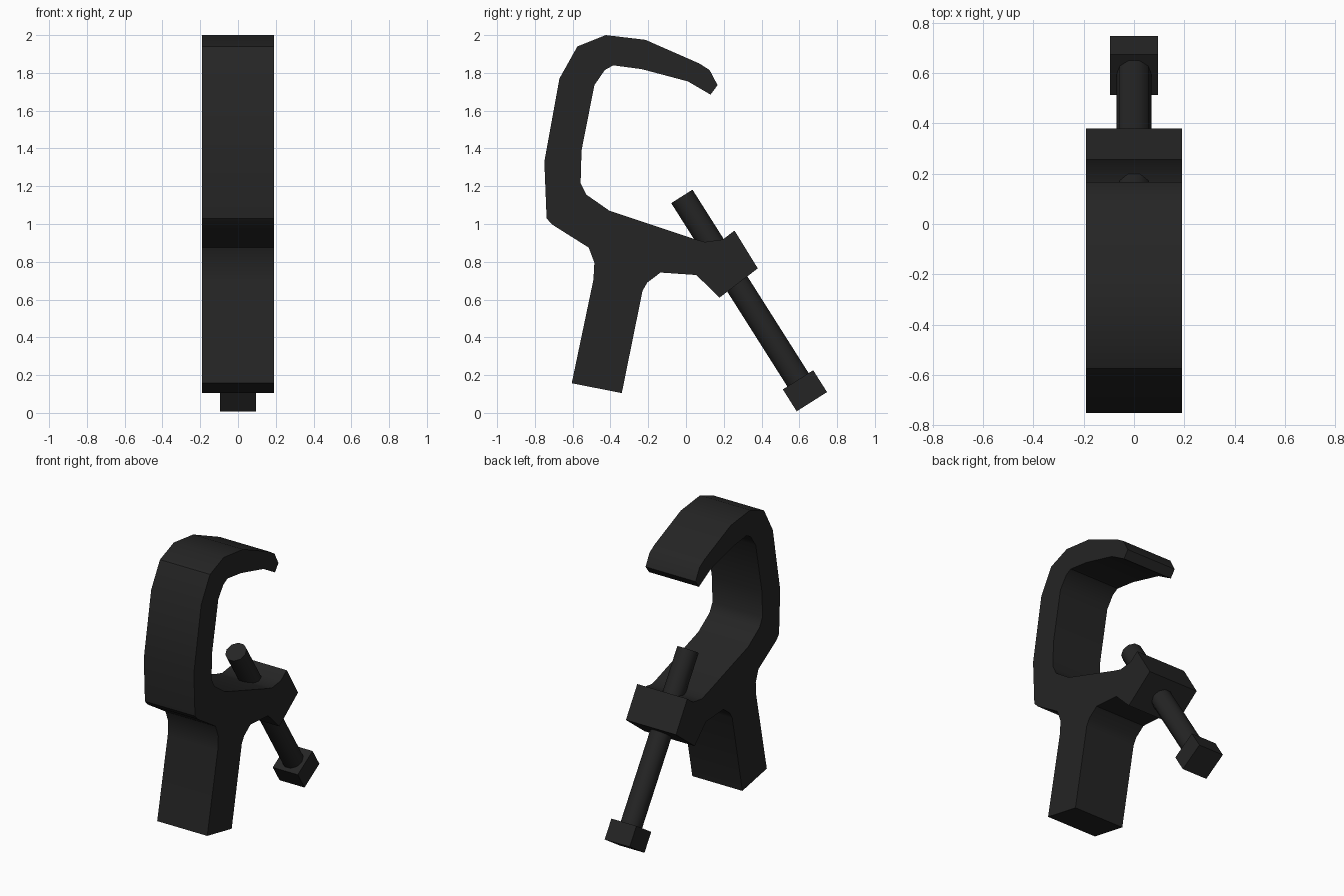
import bpy, bmesh, math
from mathutils import Vector, Matrix

cube = bpy.data.objects.get("Cube")
if cube:
    bpy.data.objects.remove(cube, do_unlink=True)

black = bpy.data.materials.new("matte_black")
black.use_nodes = True
colour = (0.018, 0.018, 0.018, 1)
black.diffuse_color = colour
black.node_tree.nodes["Principled BSDF"].inputs["Base Color"].default_value = colour


def finish(name, bm, angle=30):
    bmesh.ops.recalc_face_normals(bm, faces=bm.faces)
    mesh = bpy.data.meshes.new(name)
    bm.to_mesh(mesh)
    bm.free()
    mesh.materials.append(black)
    obj = bpy.data.objects.new(name, mesh)
    bpy.context.collection.objects.link(obj)
    bpy.ops.object.select_all(action="DESELECT")
    obj.select_set(True)
    bpy.context.view_layer.objects.active = obj
    bpy.ops.object.shade_smooth_by_angle(angle=math.radians(angle))
    return obj


# Clamp body: side outline in (y, z), extruded across x
inner_jaw = [(.167, 1.735), (.13, 1.685), (.01, 1.755), (-.235, 1.82),
             (-.385, 1.84), (-.43, 1.815), (-.485, 1.735), (-.553, 1.39),
             (-.558, 1.215), (-.527, 1.155), (-.405, 1.07), (.045, .92)]
boss = [(.10, .905), (.195, .918), (.257, .965), (.38, .765), (.177, .61),
        (.055, .73), (-.135, .743)]
stem = [(-.205, .69), (-.23, .647), (-.34, .105), (-.605, .157),
        (-.49, .705), (-.485, .795), (-.515, .875)]
outer_jaw = [(-.71, .998), (-.738, 1.03), (-.75, 1.33), (-.67, 1.77),
             (-.575, 1.94), (-.425, 2), (-.215, 1.975), (.07, 1.85),
             (.125, 1.815)]
half_width = .19
bm = bmesh.new()
side = bm.faces.new([bm.verts.new((-half_width, y, z))
                     for y, z in inner_jaw + boss + stem + outer_jaw])
extruded = bmesh.ops.extrude_face_region(bm, geom=[side])["geom"]
bmesh.ops.translate(bm, vec=(2 * half_width, 0, 0),
                    verts=[v for v in extruded if isinstance(v, bmesh.types.BMVert)])
finish("clamp_body", bm)

# Bolt: ten-sided shaft and square head on one slanted axis
shaft_tip = Vector((0, -.022, 1.146))
head_top = Vector((0, .593, .175))
axis = (head_top - shaft_tip).normalized()
across = Vector((1, 0, 0))
turn = Matrix((across, axis.cross(across), axis)).transposed().to_4x4()


def along_axis(start, length):
    return Matrix.Translation(start + axis * length / 2) @ turn


shaft_length = (head_top - shaft_tip).length + .02
bm = bmesh.new()
bmesh.ops.create_cone(bm, cap_ends=True, segments=10, radius1=.07, radius2=.07,
                      depth=shaft_length)
# Put two corners of the shaft on the x axis
first = max(bm.verts, key=lambda v: v.co.x).co
spin = Matrix.Rotation(-math.atan2(first.y, first.x), 4, "Z")
bm.transform(along_axis(shaft_tip, shaft_length) @ spin)
finish("bolt_shaft", bm, 40)

head_length = .137
bm = bmesh.new()
bmesh.ops.create_cube(bm, size=1)
bm.transform(along_axis(head_top, head_length) @ Matrix.Diagonal((.19, .19, head_length, 1)))
finish("bolt_head", bm)
